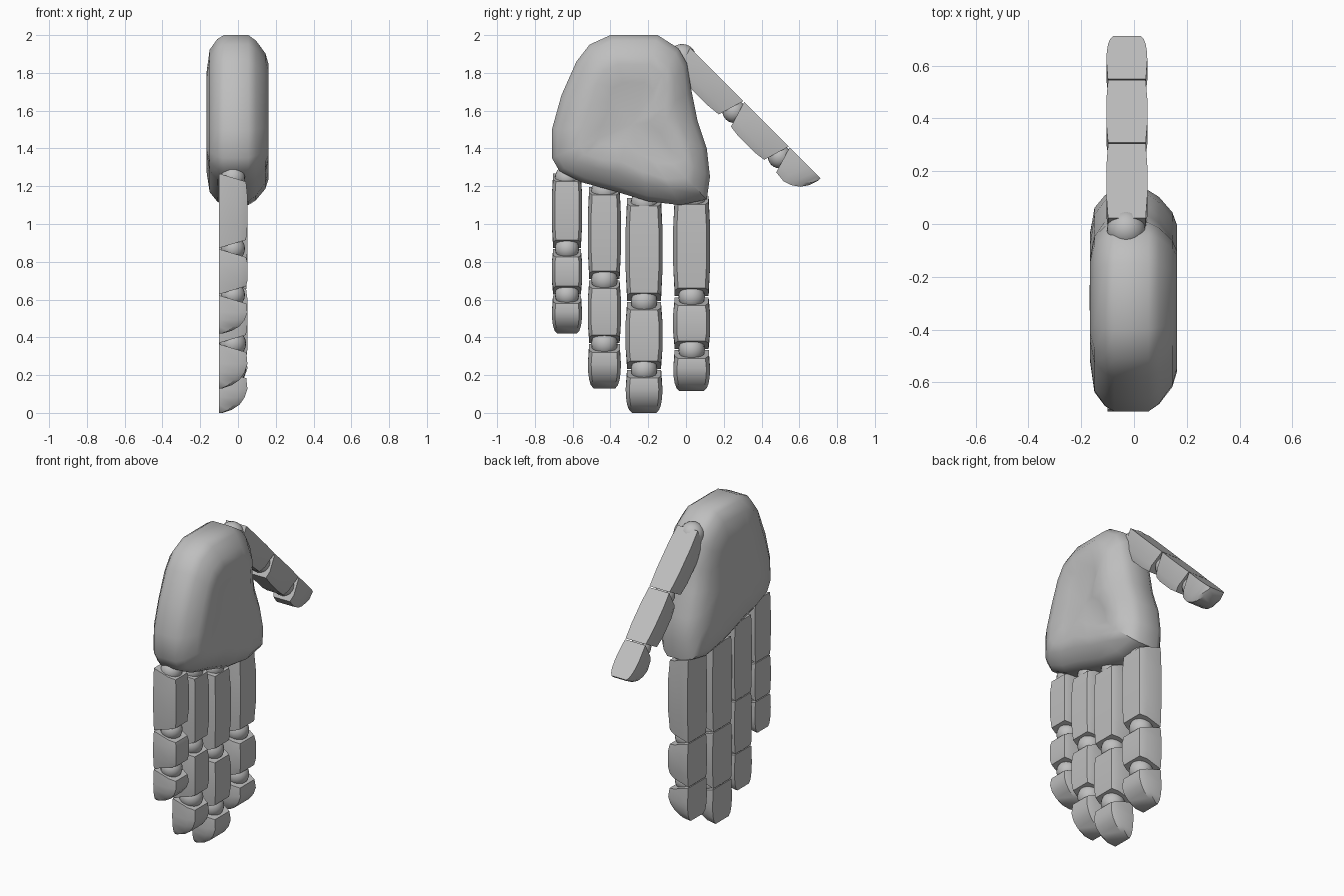
import bpy, bmesh, math
from mathutils import Vector

cube = bpy.data.objects.get("Cube")
if cube:
    bpy.data.objects.remove(cube, do_unlink=True)

grey = bpy.data.materials.new("light_grey")
grey.use_nodes = True
COLOUR = (0.52, 0.52, 0.52, 1)
grey.diffuse_color = COLOUR
grey.node_tree.nodes["Principled BSDF"].inputs["Base Color"].default_value = COLOUR


def finish(name, bm, angle=32):
    """Turn a bmesh into a shaded object."""
    bmesh.ops.recalc_face_normals(bm, faces=bm.faces)
    mesh = bpy.data.meshes.new(name)
    bm.to_mesh(mesh)
    bm.free()
    mesh.materials.append(grey)
    mesh.shade_smooth()
    mesh.set_sharp_from_angle(angle=math.radians(angle))
    obj = bpy.data.objects.new(name, mesh)
    bpy.context.collection.objects.link(obj)
    return obj


def loft(name, rings, angle=32, poles=None):
    """Skin equal-length rings; close the ends with faces or pole points."""
    bm = bmesh.new()
    rows = [[bm.verts.new(p) for p in ring] for ring in rings]
    n = len(rows[0])
    for a, b in zip(rows, rows[1:]):
        for i in range(n):
            j = (i + 1) % n
            bm.faces.new((a[i], a[j], b[j], b[i]))
    for k, row in enumerate((rows[0], rows[-1])):
        if poles:
            tip = bm.verts.new(poles[k])
            for i in range(n):
                bm.faces.new((row[i], row[(i + 1) % n], tip))
        else:
            bm.faces.new(row)
    return finish(name, bm, angle)


def ball(name, centre, radius):
    bm = bmesh.new()
    bmesh.ops.create_uvsphere(bm, u_segments=20, v_segments=12, radius=radius)
    bmesh.ops.translate(bm, verts=bm.verts, vec=centre)
    finish(name, bm, 60)


DEPTH = 0.15
SLANT = 0.045


def section(place, u, half, depth, slant=0.0):
    """Flat back, upright sides, chamfered palm side."""
    pts = [(-half, 0), (-half, 0.72 * depth), (-0.8 * half, depth),
           (0.8 * half, depth), (half, 0.72 * depth), (half, 0)]
    return [place(u + slant * w / DEPTH, v, w) for v, w in pts]


def digit(name, place, width, joints):
    """Two phalanges, a rounded tip and the balls between them."""
    h = width / 2
    gap = 0.003
    labels = ("lower", "middle", "tip")
    for k, label in enumerate(labels):
        a, b = joints[k] + gap, joints[k + 1] - gap
        size = b - a

        def at(t):
            return a + size * t

        if label == "tip":
            rings = [section(place, a, 0.93 * h, 0.96 * DEPTH, SLANT),
                     section(place, at(0.45), h, DEPTH),
                     section(place, at(0.65), 0.98 * h, 0.9 * DEPTH),
                     section(place, at(0.82), 0.92 * h, 0.72 * DEPTH),
                     section(place, at(0.94), 0.82 * h, 0.45 * DEPTH),
                     section(place, b + gap, 0.66 * h, 0.12 * DEPTH)]
        else:
            rings = [section(place, a, 0.92 * h, 0.95 * DEPTH, SLANT),
                     section(place, at(0.3), h, DEPTH),
                     section(place, at(0.7), h, DEPTH),
                     section(place, b, 0.92 * h, 0.95 * DEPTH, -SLANT)]
        loft(f"{name}_{label}_segment", rings)
        offset = 0.025 if k == 0 else 0.0
        ball(f"{name}_{label}_joint", place(joints[k] + offset, 0, 0.073),
             min(0.4 * width, 0.07))


# Four fingers: centre y, width, heights of the joints and tip
fingers = {
    "little_finger": (-0.63, 0.16, (1.27, 0.87, 0.625, 0.42)),
    "ring_finger": (-0.432, 0.175, (1.2, 0.705, 0.367, 0.13)),
    "middle_finger": (-0.222, 0.195, (1.14, 0.59, 0.23, 0.0)),
    "index_finger": (0.03, 0.195, (1.15, 0.615, 0.335, 0.115)),
}
for name, (cy, width, heights) in fingers.items():
    top = heights[0]

    def finger_place(u, v, w, cy=cy, top=top):
        return Vector((-0.1 + w, cy + v, top - u))

    digit(name, finger_place, width, [top - z for z in heights])


# Thumb, angled outwards with its flat back facing up
S = math.sqrt(0.5)


def thumb_place(u, v, w):
    return Vector((-0.027 + v, 0.02 + S * (u - w), 1.935 - S * (u + w)))


digit("thumb", thumb_place, 0.155, (0, 0.405, 0.745, 0.98))
ball("thumb_base_joint", (-0.03, -0.02, 1.88), 0.073)

# Palm: one outline inset at several depths
outline = [(-0.4, 2.0), (-0.15, 2.0), (-0.04, 1.93), (0.005, 1.85),
           (0.03, 1.7), (0.06, 1.55), (0.11, 1.4), (0.127, 1.25),
           (0.11, 1.13), (-0.03, 1.1), (-0.2, 1.12), (-0.4, 1.18),
           (-0.55, 1.22), (-0.67, 1.28), (-0.71, 1.35), (-0.71, 1.5),
           (-0.66, 1.68), (-0.58, 1.86), (-0.51, 1.95)]
centre = Vector((-0.28, 1.53))


def palm_ring(x, inset):
    ring = []
    for p in map(Vector, outline):
        q = p + (centre - p).normalized() * inset
        ring.append((x, q.x, q.y))
    return ring


layers = [(-0.166, 0.2), (-0.15, 0.08), (-0.11, 0.022), (-0.075, 0.0),
          (0.055, 0.0), (0.095, 0.03), (0.145, 0.1), (0.162, 0.16),
          (0.148, 0.26)]
loft("palm", [palm_ring(x, i) for x, i in layers], 38,
     poles=[(-0.168, *centre), (0.135, *centre)])
